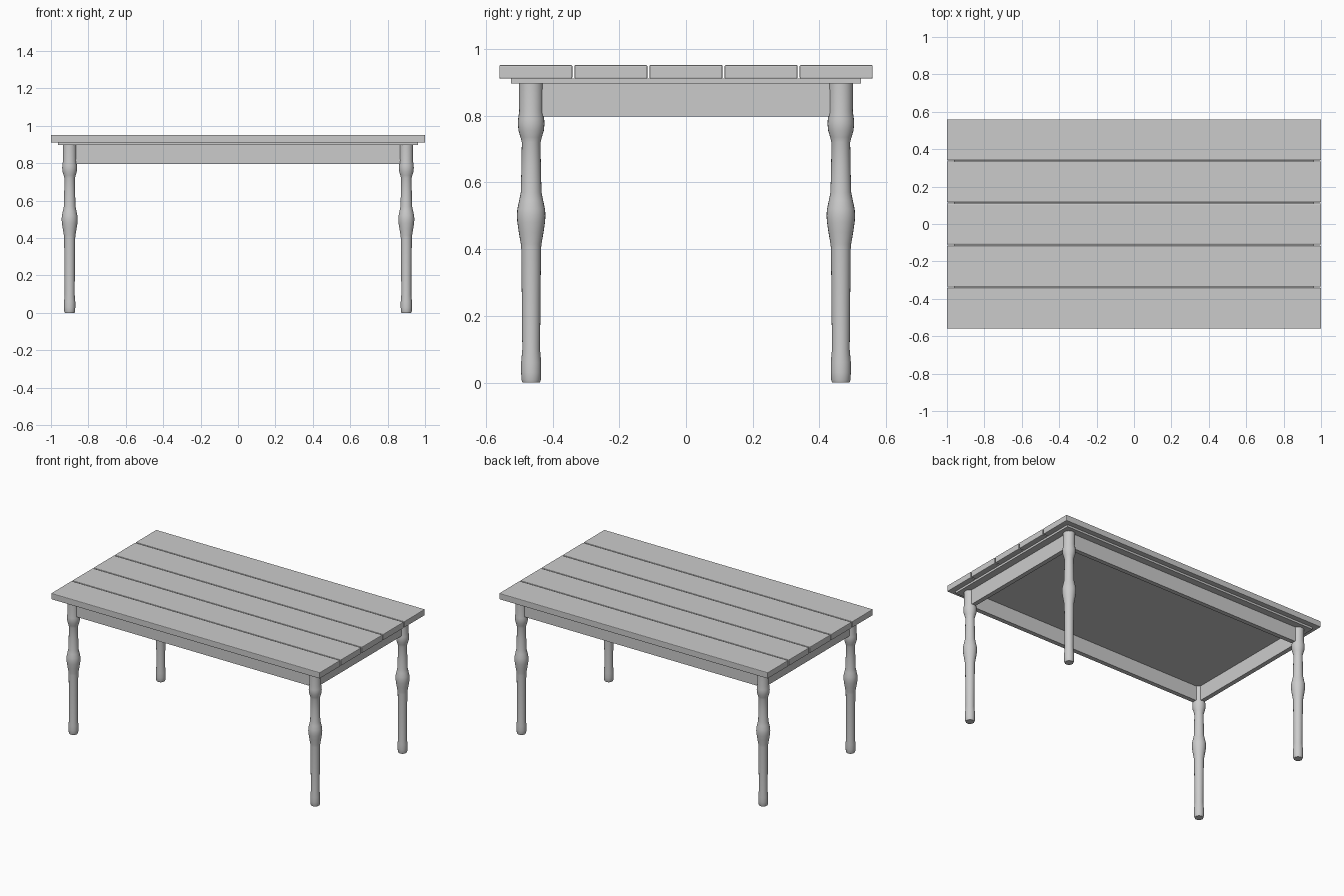
import bpy
import bmesh
import math

if "Cube" in bpy.data.objects:
    bpy.data.objects.remove(bpy.data.objects["Cube"])

LEG_X, LEG_Y = 0.90, 0.464


def add_object(name, bm):
    bmesh.ops.recalc_face_normals(bm, faces=bm.faces)
    mesh = bpy.data.meshes.new(name)
    bm.to_mesh(mesh)
    bm.free()
    obj = bpy.data.objects.new(name, mesh)
    bpy.context.collection.objects.link(obj)
    return obj


def box(name, center, size, bevel=0.0):
    bm = bmesh.new()
    bmesh.ops.create_cube(bm, size=1.0)
    bmesh.ops.scale(bm, vec=size, verts=bm.verts)
    bmesh.ops.translate(bm, vec=center, verts=bm.verts)
    obj = add_object(name, bm)
    if bevel:
        mod = obj.modifiers.new("soft_edges", 'BEVEL')
        mod.width = bevel
        mod.segments = 2
    return obj


def turned(name, profile, center, sides=24):
    bm = bmesh.new()
    rings = []
    for r, z in profile:
        rings.append([bm.verts.new((center[0] + r * math.cos(2 * math.pi * i / sides),
                                    center[1] + r * math.sin(2 * math.pi * i / sides), z))
                      for i in range(sides)])
    for a, b in zip(rings, rings[1:]):
        for i in range(sides):
            j = (i + 1) % sides
            bm.faces.new((a[i], a[j], b[j], b[i]))
    bm.faces.new(rings[0][::-1])
    bm.faces.new(rings[-1])
    obj = add_object(name, bm)
    bpy.ops.object.select_all(action='DESELECT')
    obj.select_set(True)
    bpy.context.view_layer.objects.active = obj
    bpy.ops.object.shade_smooth_by_angle(angle=math.radians(35))
    return obj


# Table top: five planks with narrow gaps
for i in range(5):
    box(f"top_plank_{i + 1}", (0, (i - 2) * 0.225, 0.931), (2.0, 0.219, 0.041), 0.004)

# Thin panel under the planks
box("under_panel", (0, 0, 0.904), (1.926, 1.05, 0.0145))

# Apron boards between the legs
for side, s in (("front", -1), ("back", 1)):
    box(f"{side}_apron", (0, s * LEG_Y, 0.848), (2 * LEG_X, 0.03, 0.102))
for side, s in (("left", -1), ("right", 1)):
    box(f"{side}_apron", (s * LEG_X, 0, 0.848), (0.03, 2 * LEG_Y, 0.102))

# Turned legs: (radius, height) from foot to top
leg_profile = [
    (0.026, 0.0), (0.029, 0.008), (0.030, 0.03), (0.030, 0.06), (0.0265, 0.10),
    (0.028, 0.25), (0.0295, 0.40), (0.031, 0.415), (0.037, 0.45), (0.0415, 0.48),
    (0.043, 0.50), (0.0415, 0.52), (0.036, 0.545), (0.031, 0.57), (0.029, 0.65),
    (0.028, 0.72), (0.032, 0.735), (0.038, 0.755), (0.040, 0.775), (0.039, 0.79),
    (0.036, 0.812), (0.037, 0.90),
]
for side_x, sx in (("left", -1), ("right", 1)):
    for side_y, sy in (("front", -1), ("back", 1)):
        turned(f"{side_y}_{side_x}_leg", leg_profile, (sx * LEG_X, sy * LEG_Y))
